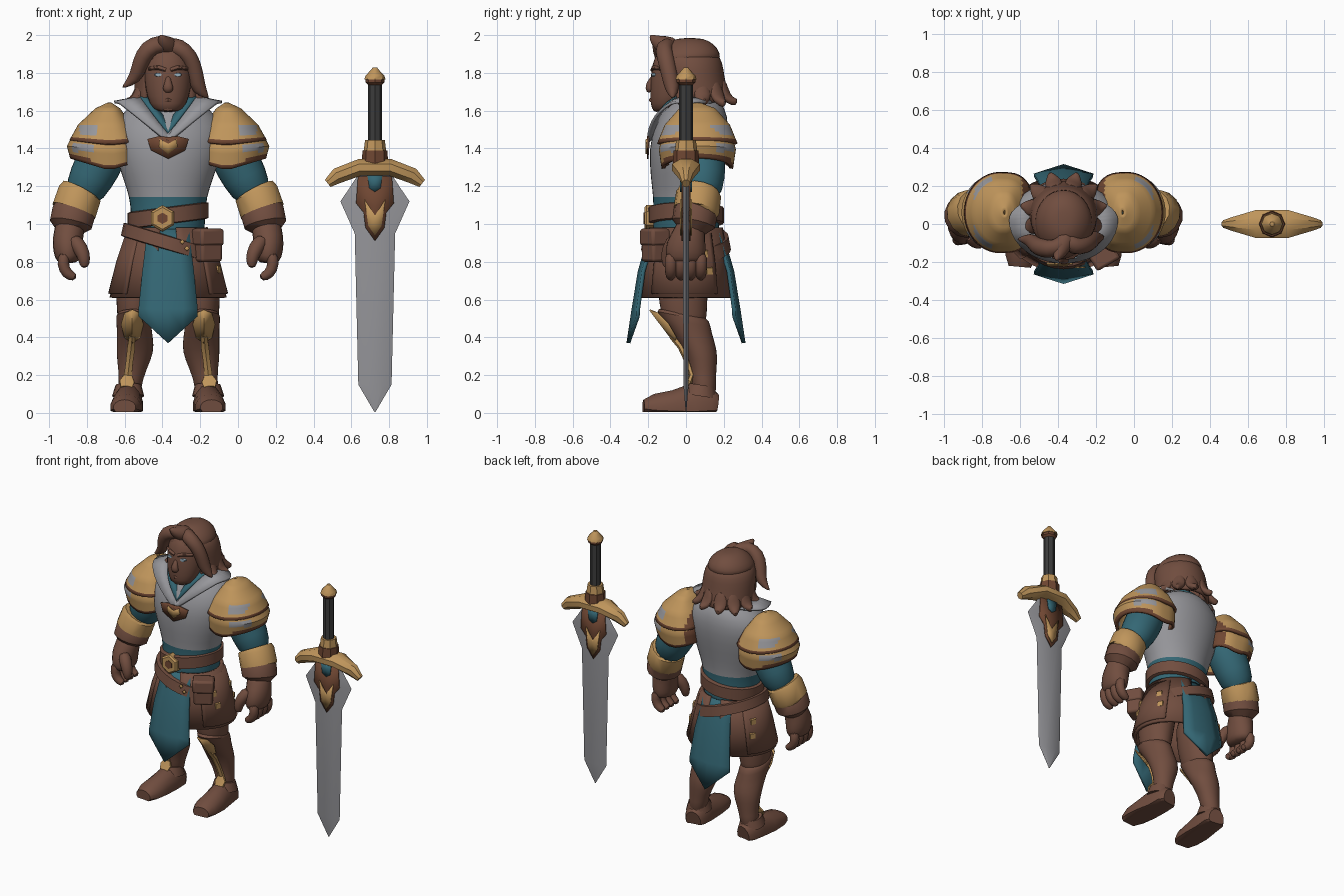
import bpy, bmesh, math
from mathutils import Vector

HERO, SWORD = -.37, .725
Y_AXIS, Z_AXIS = Vector((0, 1, 0)), Vector((0, 0, 1))

if "Cube" in bpy.data.objects:
    bpy.data.objects.remove(bpy.data.objects["Cube"], do_unlink=True)

# Flat colours
palette = {
    "brown": (.165, .075, .05), "trim": (.16, .062, .032), "gold": (.52, .3, .105),
    "steel": (.31, .31, .33), "teal": (.034, .135, .175), "charcoal": (.045, .045, .045),
    "eye_blue": (.3, .42, .5)}
materials = {}
for label, rgb in palette.items():
    mat = bpy.data.materials.new(label)
    mat.use_nodes = True
    mat.diffuse_color = (*rgb, 1)
    for node in mat.node_tree.nodes:
        if node.type == "BSDF_PRINCIPLED":
            node.inputs["Base Color"].default_value = (*rgb, 1)
    materials[label] = mat


def build(name, verts, faces, colors, rule=None, mirror=False, thick=0, soft=0, x=HERO):
    """Turn points and faces into a finished, shaded object."""
    mesh = bpy.data.meshes.new(name)
    mesh.from_pydata(verts, [], faces)
    bm = bmesh.new()
    bm.from_mesh(mesh)
    bmesh.ops.remove_doubles(bm, verts=bm.verts[:], dist=.0002)
    bmesh.ops.recalc_face_normals(bm, faces=bm.faces[:])
    bm.to_mesh(mesh)
    bm.free()
    for color in colors.split():
        mesh.materials.append(materials[color])
    if rule:
        for poly in mesh.polygons:
            poly.material_index = int(rule(poly.center))
    mesh.shade_smooth()
    mesh.set_sharp_from_angle(angle=math.radians(60 if soft else 35))
    obj = bpy.data.objects.new(name, mesh)
    bpy.context.scene.collection.objects.link(obj)
    obj.location.x = x
    if thick:
        solid = obj.modifiers.new("Thickness", "SOLIDIFY")
        solid.thickness, solid.offset = thick, 0
    if soft:
        obj.modifiers.new("Rounding", "SUBSURF").levels = soft
        obj.modifiers["Rounding"].render_levels = soft
    if mirror:
        obj.modifiers.new("Other side", "MIRROR")
    return obj


def skin(rows, closed=True, caps=True):
    """Join rows of points with quads."""
    n = len(rows[0])
    faces = []
    for r in range(len(rows) - 1):
        for i in range(n if closed else n - 1):
            j = (i + 1) % n
            faces.append((r * n + i, r * n + j, (r + 1) * n + j, (r + 1) * n + i))
    if closed and caps:
        faces += [tuple(range(n)), tuple(range(len(rows) * n - n, len(rows) * n))]
    return [p for row in rows for p in row], faces


def loft(name, rings, colors, n=16, arc=None, tilt=0, lean=0, **options):
    """Stack level ellipses (x, y, z, half width, half depth), whole or as an open arc."""
    start, end = arc or (0, 360)
    rows = []
    for cx, cy, z, rx, ry in rings:
        row = []
        for i in range(n + 1 if arc else n):
            a = math.radians(start + (end - start) * i / n)
            px, py = cx + rx * math.cos(a), cy + ry * math.sin(a)
            row.append((px, py, z + tilt * px + lean * py))
        rows.append(row)
    return build(name, *skin(rows, closed=not arc), colors, **options)


def tube(name, path, colors, n=10, ref=Y_AXIS, floor=None, **options):
    """Sweep an ellipse along a path of (x, y, z, half width, half height)."""
    centres = [Vector(p[:3]) for p in path]
    rows = []
    for k, p in enumerate(path):
        t = centres[min(k + 1, len(path) - 1)] - centres[max(k - 1, 0)]
        side = t.cross(ref).normalized()
        up = side.cross(t).normalized()
        row = []
        for i in range(n):
            a = math.tau * (i + .5) / n
            v = centres[k] + side * p[3] * math.cos(a) + up * p[-1] * math.sin(a)
            if floor is not None:
                v.z = max(v.z, floor)
            row.append(v)
        rows.append(row)
    return build(name, *skin(rows), colors, **options)


def badge(name, half, color, front, cx=0, **options):
    """A thin symmetric plate from half an outline of (x, z)."""
    outline = half + [(-px, z) for px, z in reversed(half)]
    middle = sum(z for _, z in half) / len(half)
    verts = [(cx + px, front(px, z), z) for px, z in outline + [(0, middle)]]
    n = len(outline)
    faces = [(i, (i + 1) % n, n) for i in range(n)]
    return build(name, verts, faces, color, thick=.008, **options)


# Torso: breastplate, shirt and hips
loft("torso", [(0, 0, .82, .17, .16), (0, 0, .95, .195, .18), (0, 0, 1.05, .2, .175), (0, 0, 1.14, .205, .175),
     (0, 0, 1.25, .245, .19), (0, .01, 1.4, .295, .21), (0, .03, 1.52, .3, .2), (0, .05, 1.62, .22, .16),
     (0, .05, 1.68, .1, .1)], "steel teal brown", n=20,
     rule=lambda c: 0 if c.z > 1.13 else 1 if c.z > .9 else 2, soft=1)
chest = lambda px, z: -.203 + .5 * px * px
badge("chest_emblem", [(0, 1.46), (.05, 1.465), (.11, 1.45), (.09, 1.39), (0, 1.345)], "trim", chest)
badge("chest_jewel", [(0, 1.425), (.045, 1.45), (.05, 1.41), (0, 1.37)], "gold", lambda px, z: chest(px, z) - .007)


def collar(name, color, edges):
    """A band round the neck that drops to a point in front."""
    rows = []
    for rx, ry, low, slope, top in edges:
        row = []
        for i in range(40):
            a = math.tau * i / 40
            px, s = rx * math.cos(a), math.sin(a)
            z = min(top, low + slope * abs(px)) if s < 0 else top
            row.append((px, .02 + ry * s * (1 if s < 0 else .6), z))
        rows.append(row)
    build(name, *skin(rows, caps=False), color, thick=.015)


collar("collar", "steel", [(.15, .17, 1.485, 1.3, 1.67), (.285, .222, 1.435, .8, 1.645)])
collar("neckline", "teal", [(.115, .15, 1.535, 1.3, 1.675), (.158, .19, 1.478, 1.3, 1.678)])
loft("neck", [(0, .03, 1.5, .1, .1), (0, -.02, 1.72, .085, .09)], "brown", soft=1)

# Head and face
loft("head", [(0, -.12, 1.59, .06, .055), (0, -.1, 1.63, .1, .09), (0, -.075, 1.72, .125, .118),
     (0, -.06, 1.8, .128, .128), (0, -.04, 1.88, .125, .135), (0, -.03, 1.95, .07, .09)], "brown", soft=1)
tube("nose", [(0, -.165, 1.79, .012), (0, -.19, 1.75, .018), (0, -.2, 1.72, .032, .022), (0, -.18, 1.7, .024)],
     "brown", soft=1)
tube("brow", [(.012, -.177, 1.815, .011), (.05, -.172, 1.828, .012), (.1, -.13, 1.822, .01)],
     "brown", ref=Z_AXIS, mirror=True)
tube("eye", [(.052, -.15, 1.79, .022, .012), (.052, -.182, 1.79, .018, .009)], "eye_blue", ref=Z_AXIS, mirror=True)
tube("lips", [(-.045, -.165, 1.65, .006), (0, -.184, 1.656, .012), (.045, -.165, 1.65, .006)], "brown", ref=Z_AXIS)
tube("chin", [(0, -.13, 1.615, .06, .028), (0, -.182, 1.615, .035, .02)], "brown", ref=Z_AXIS, soft=1)

# Hair: crown, back and loose locks
loft("hair_crown", [(0, .0, 1.85, .145, .165), (0, .01, 1.88, .158, .18), (0, .02, 1.93, .135, .155),
     (0, .02, 1.975, .08, .1), (0, .02, 1.985, .03, .04)], "brown", soft=1)
loft("hair_back", [(0, .055, 1.64, .165, .165), (0, .05, 1.7, .165, .155), (0, .035, 1.78, .16, .152),
     (0, .02, 1.85, .155, .16), (0, .01, 1.9, .12, .14)], "brown", arc=(-48, 228), thick=.035, soft=1)
for k, degrees in enumerate((-20, 12, 42, 72)):
    c, s = math.cos(math.radians(degrees)), math.sin(math.radians(degrees))
    tube(f"hair_lock_{k}", [(r * c, .05 + r * s, z, w, .025) for r, z, w in
         ((.14, 1.77, .03), (.16, 1.7, .055), (.19, 1.65, .045), (.235, 1.63 + .015 * (k % 2), .006))],
         "brown", n=8, ref=Vector((c, s, .3)), mirror=True, soft=1)
for label, path in {
    "right": [(.02, -.08, 1.94, .05), (-.04, -.135, 1.96, .05), (-.11, -.13, 1.93, .055), (-.15, -.11, 1.85, .045),
              (-.17, -.08, 1.77, .04), (-.245, -.08, 1.72, .005)],
    "left": [(0, -.07, 1.94, .05), (.06, -.125, 1.94, .05), (.115, -.11, 1.89, .05), (.145, -.09, 1.8, .045),
             (.16, -.07, 1.71, .045), (.215, -.07, 1.665, .005)],
    "top": [(.02, -.05, 1.93, .06), (-.01, -.12, 1.945, .055), (-.03, -.17, 1.975, .03), (-.04, -.19, 2, .006)],
}.items():
    tube(f"forelock_{label}", path, "brown", ref=Vector((.1, .6, .8)), soft=1)


# Shoulder armour in two layers
def shoulder(name, rings, rule):
    """Tent-shaped shell through rings of (x, z, half width, half depth, edge rise)."""
    rows = []
    for first, last in zip(rings, rings[1:]):
        for step in range(6):
            cx, z, rx, ry, rise = (p + (q - p) * step / 5 for p, q in zip(first, last))
            row = []
            for i in range(48):
                c, s = math.cos(math.tau * i / 48), math.sin(math.tau * i / 48)
                reach = c if c > 0 else -abs(c) ** .6
                px = max(cx + rx * reach, .185)
                row.append((px, .06 + ry * s, z + rise * abs(px - .31)))
            rows.append(row)
    build(name, *skin(rows, caps=False), "gold trim steel", rule=rule, mirror=True, thick=.018)


def cap_rule(c):
    if c.x < .222 or c.z - .1 * abs(c.x - .31) < 1.435:
        return 1
    return 2 if .37 < c.x < .46 and abs(c.y - .06) > .05 and 1.47 < c.z < 1.52 else 0


def plate_rule(c):
    if c.x < .222 or c.z - .32 * abs(c.x - .31) < 1.31:
        return 1
    return 2 if 1.385 < c.z < 1.42 and .38 < c.x < .5 else 0


shoulder("shoulder_cap", [(.31, 1.635, .005, .01, 0), (.32, 1.605, .06, .09, 0), (.335, 1.52, .135, .165, 0),
         (.335, 1.42, .18, .205, .1)], cap_rule)
shoulder("shoulder_plate", [(.34, 1.49, .145, .17, 0), (.345, 1.39, .182, .195, .1), (.335, 1.285, .175, .18, .32)],
         plate_rule)

# Arms, cuffs and gloved hands
tube("sleeve", [(.3, .07, 1.48, .12), (.345, .08, 1.36, .13), (.405, .09, 1.25, .125), (.47, .08, 1.12, .1)],
     "teal", n=14, mirror=True, soft=1)
tube("gold_cuff", [(.46, .07, 1.175, .11), (.468, .067, 1.16, .12), (.498, .055, 1.07, .122), (.503, .05, 1.06, .11)],
     "gold", n=14, mirror=True)
tube("glove_cuff", [(.495, .055, 1.075, .11), (.5, .05, 1.06, .118), (.515, .04, 1.0, .115), (.52, .03, .965, .075)],
     "brown", n=14, mirror=True)
tube("palm", [(.51, .04, 1.03, .08), (.525, .02, .96, .085), (.535, 0, .89, .085, .115),
     (.53, -.005, .82, .075, .11), (.53, -.005, .79, .05, .09)], "brown", mirror=True, soft=1)
for k in range(4):
    y = -.08 + .053 * k
    tube(f"finger_{k}", [(.545, y, .85, .035), (.56, y, .79, .036), (.54, y, .735, .034), (.485, y, .712, .025)],
         "brown", n=8, mirror=True, soft=1)
tube("thumb", [(.51, -.05, .93, .045), (.46, -.09, .87, .045), (.44, -.1, .81, .036), (.445, -.1, .765, .022)],
     "brown", n=8, mirror=True, soft=1)

# Belts, buckle and pouch
loft("belt", [(0, 0, 1.0, .2, .185), (0, 0, 1.005, .215, .2), (0, 0, 1.085, .215, .2), (0, 0, 1.09, .2, .185)],
     "brown", n=28, tilt=.13)
loft("hip_sash", [(0, 0, .86, .225, .215), (0, 0, .865, .25, .238), (0, 0, .935, .235, .225),
     (0, 0, .94, .21, .19)], "brown", n=28, tilt=-.3)
for k, z in enumerate((.905, .87)):
    badge(f"sash_stud_{k}", [(0, z + .014), (.014, z), (0, z - .014)], "gold", lambda px, z: -.228, cx=.075 + .025 * k)
tube("buckle", [(-.03, -.17, 1.03, .07), (-.03, -.21, 1.03, .07), (-.03, -.22, 1.03, .058)], "gold", n=6, ref=Z_AXIS)
tube("buckle_centre", [(-.03, -.2, 1.03, .03), (-.03, -.224, 1.03, .03)], "trim", n=6, ref=Z_AXIS)


def pouch_part(name, z, size):
    corners = [(sx * size[0], sy * size[1], sz * size[2]) for sz in (-1, 1)
               for sx, sy in ((-1, -1), (1, -1), (1, 1), (-1, 1))]
    turned = [(.21 + .85 * px - .5 * py, -.165 + .5 * px + .85 * py, z + pz) for px, py, pz in corners]
    box = build(name, *skin([turned[:4], turned[4:]]), "brown")
    bevel = box.modifiers.new("Soft edges", "BEVEL")
    bevel.width, bevel.segments = .015, 2


pouch_part("pouch", .88, (.065, .05, .08))
pouch_part("pouch_flap", .93, (.072, .057, .045))

# Skirt panels with studs, and hanging cloths
loft("skirt", [(0, 0, .61, .3, .245), (0, 0, .8, .255, .22), (0, 0, .98, .2, .19)], "brown",
     arc=(-78, 78), thick=.02, mirror=True)
loft("skirt_overlay", [(0, 0, .63, .308, .252), (0, 0, .8, .265, .23), (0, 0, .95, .215, .2)], "brown",
     arc=(-45, 40), thick=.02, mirror=True)
for k, (degrees, z) in enumerate(((-24, .84), (-20, .76), (26, .84), (30, .75))):
    c, s = math.cos(math.radians(degrees)), math.sin(math.radians(degrees))
    r = .268 + (.8 - z) * .26
    tube(f"stud_{k}", [(r * c, (r - .04) * s, z, .03), ((r + .012) * c, (r - .028) * s, z, .025)],
         "gold", n=4, ref=Z_AXIS, mirror=degrees > 0)
for label, sign in (("front", -1), ("back", 1)):
    rows = [[(w * u, sign * (depth - bow * abs(u)), z + rise * abs(u)) for u in (-1, -.5, 0, .5, 1)]
            for z, w, depth, bow, rise in ((.97, .11, .18, .02, 0), (.87, .12, .21, .02, 0), (.75, .135, .245, .02, 0),
                                           (.55, .155, .278, .025, 0), (.37, .155, .305, .05, .14))]
    build(f"{label}_cloth", *skin(rows, closed=False), "teal", thick=.02)

# Legs, greaves and boots
loft("thigh", [(.15, 0, .9, .12, .15), (.165, -.02, .65, .115, .135), (.18, -.01, .52, .092, .125),
     (.18, 0, .42, .08, .1)], "brown", mirror=True, soft=1)
loft("greave", [(.185, -.02, .53, .075, .11), (.185, -.02, .515, .096, .15), (.18, .012, .45, .092, .125),
     (.172, .062, .37, .102, .105), (.18, .085, .3, .094, .082), (.197, .095, .2, .06, .062),
     (.21, .095, .1, .07, .07)], "brown", lean=-.2, mirror=True, soft=1)
badge("knee_plate", [(0, .545), (.04, .53), (.058, .47), (.04, .4), (0, .37)], "gold",
      lambda px, z: -.18 + .7 * abs(px) + .76 * (.53 - z), cx=.19, mirror=True)
tube("shin_strip", [(.19, -.075, .41, .018), (.195, -.028, .35, .024, .016), (.205, .008, .27, .022, .015),
     (.213, .03, .2, .024, .015), (.218, .018, .165, .045, .015), (.22, .0, .135, .035, .014)],
     "gold", n=6, mirror=True)
loft("ankle_cuff", [(.212, .075, .1, .085, .09), (.21, .08, .16, .068, .072)], "brown", lean=-.15, mirror=True)
tube("boot", [(.2, .16, .03, .055, .07), (.205, .13, .035, .075, .1), (.21, .04, .035, .077, .125),
     (.22, -.07, .03, .086, .09), (.225, -.17, .03, .082, .07), (.23, -.225, .03, .06, .04)],
     "brown", n=14, ref=Z_AXIS, floor=.005, mirror=True)

# Sword
loft("blade", [(0, 0, .005, .003, .002), (0, 0, .15, .088, .016), (0, 0, .95, .107, .018), (0, 0, 1.12, .183, .018),
     (0, 0, 1.19, .135, .018), (0, 0, 1.26, .09, .018)], "steel", n=6, x=SWORD)
tube("guard", [(-.25, 0, 1.215, .022, .026), (-.2, 0, 1.255, .04, .045), (-.08, 0, 1.3, .08, .048),
     (.08, 0, 1.3, .08, .048), (.2, 0, 1.255, .04, .045), (.25, 0, 1.215, .022, .026)],
     "gold", n=8, ref=Z_AXIS, x=SWORD)
for label, color, rings in (
        ("guard_block", "trim", ((1.32, .07), (1.39, .066))),
        ("grip_collar", "gold", ((1.385, .06), (1.445, .052))),
        ("grip", "charcoal", ((1.44, .037), (1.75, .037))),
        ("pommel_ring", "trim", ((1.735, .035), (1.75, .05), (1.77, .05))),
        ("pommel", "gold", ((1.765, .056), (1.785, .05), (1.815, .022), (1.828, .012)))):
    loft(label, [(0, 0, z, r, r) for z, r in rings], color, n=8, x=SWORD)
for label, sign in (("front", -1), ("back", 1)):
    for part, color, depth, half in (
            ("inlay", "trim", .02, [(0, 1.26), (.09, 1.25), (.1, 1.11), (.06, 1.06), (.05, .98), (0, .91)]),
            ("chevron", "gold", .027, [(0, 1.045), (.055, 1.13), (.035, .99), (0, .94)]),
            ("gem", "teal", .027, [(0, 1.26), (.04, 1.26), (.03, 1.19), (0, 1.17)])):
        badge(f"{label}_{part}", half, color, lambda px, z: sign * depth, x=SWORD)
